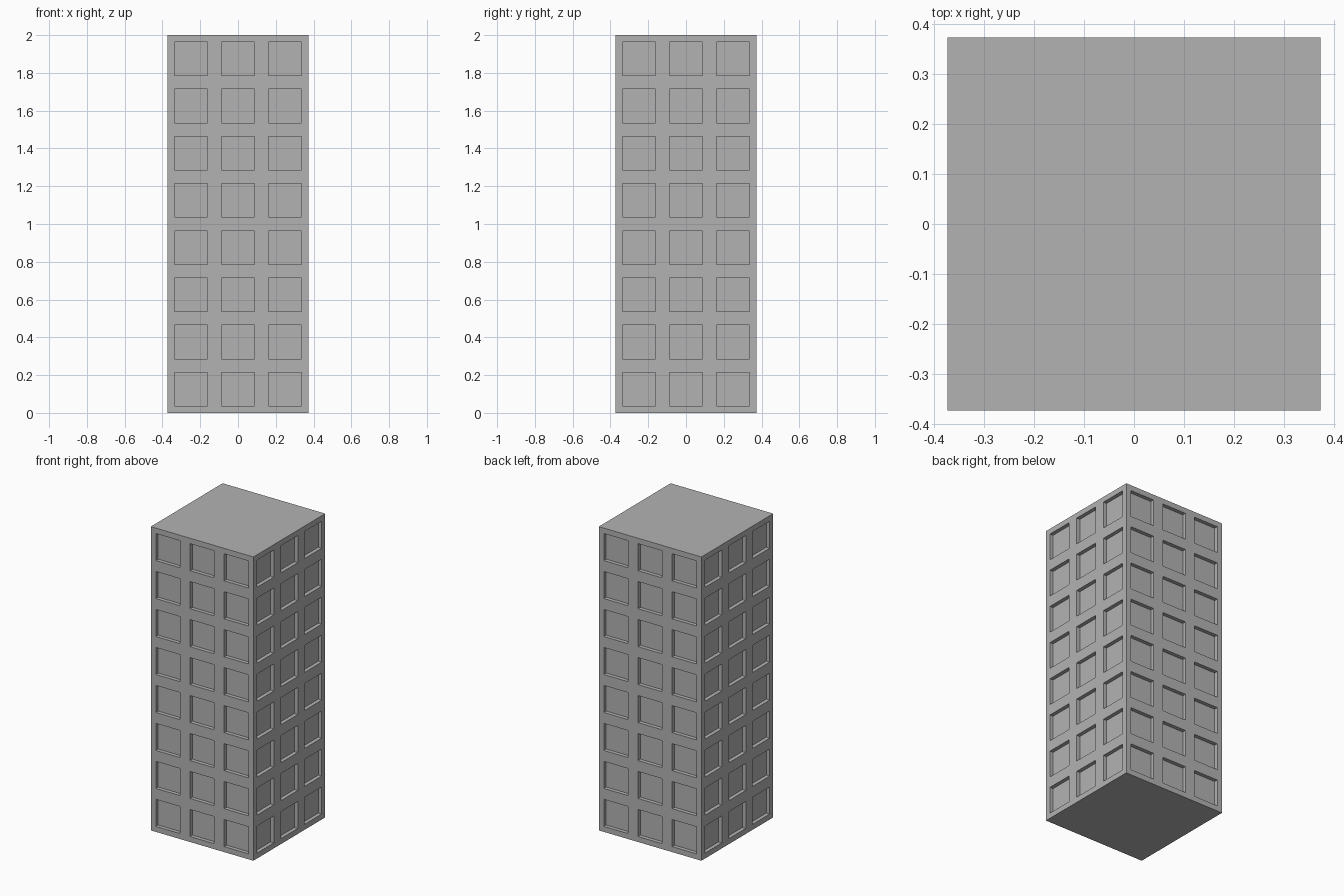
import bpy, bmesh
from mathutils import Matrix, Vector

if "Cube" in bpy.data.objects:
    bpy.data.objects.remove(bpy.data.objects["Cube"])

WIDTH, HEIGHT = 0.747, 2.0
BAYS, FLOORS = 3, 8
MARGIN, DEPTH = 0.036, 0.025

# Tower block
bm = bmesh.new()
bmesh.ops.create_cube(bm, size=1, matrix=Matrix.Translation((0, 0, HEIGHT / 2))
                      @ Matrix.Diagonal((WIDTH, WIDTH, HEIGHT, 1)))


def slice_at(point, normal):
    geom = bm.verts[:] + bm.edges[:] + bm.faces[:]
    bmesh.ops.bisect_plane(bm, geom=geom, plane_co=point, plane_no=normal)


# Divide the walls into bays and floors
for i in range(1, BAYS):
    c = WIDTH * (i / BAYS - 0.5)
    slice_at(Vector((c, 0, 0)), Vector((1, 0, 0)))
    slice_at(Vector((0, c, 0)), Vector((0, 1, 0)))
for i in range(1, FLOORS):
    slice_at(Vector((0, 0, HEIGHT * i / FLOORS)), Vector((0, 0, 1)))

# Recessed window in every wall cell
bm.normal_update()
walls = [f for f in bm.faces if abs(f.normal.z) < 0.5]
bmesh.ops.inset_individual(bm, faces=walls, thickness=MARGIN, use_even_offset=True)
for face in walls:
    n = face.normal.copy()
    bottom = bmesh.ops.extrude_discrete_faces(bm, faces=[face])["faces"][0]
    bmesh.ops.translate(bm, verts=bottom.verts[:], vec=-n * DEPTH)
bmesh.ops.recalc_face_normals(bm, faces=bm.faces[:])

mesh = bpy.data.meshes.new("tower_block")
bm.to_mesh(mesh)
bm.free()

grey = bpy.data.materials.new("concrete grey")
grey.diffuse_color = (0.45, 0.45, 0.45, 1)
grey.use_nodes = True
grey.node_tree.nodes["Principled BSDF"].inputs["Base Color"].default_value = grey.diffuse_color
mesh.materials.append(grey)
bpy.context.collection.objects.link(bpy.data.objects.new("tower_block", mesh))
